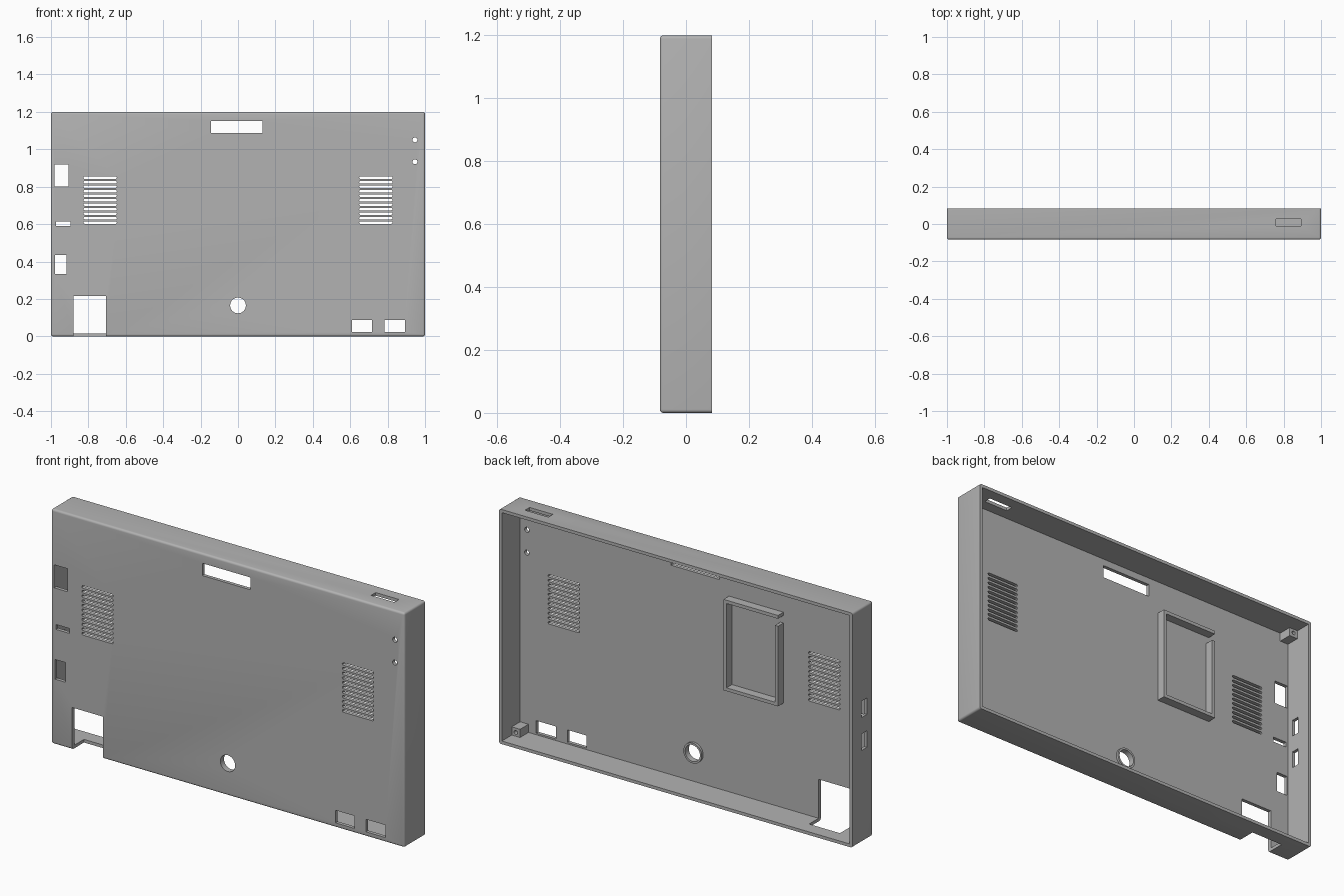
import bpy, bmesh, math

if "Cube" in bpy.data.objects:
    bpy.data.objects.remove(bpy.data.objects["Cube"])

FRONT, BACK = -0.083, 0.083
H, WALL, PLATE = 1.2, 0.016, -0.065   # height, wall thickness, inner face of the front plate

grey = bpy.data.materials.new("grey plastic")
grey.diffuse_color = (0.45, 0.45, 0.45, 1)
grey.use_nodes = True
grey.node_tree.nodes["Principled BSDF"].inputs["Base Color"].default_value = grey.diffuse_color


def box(bm, x0, x1, y0, y1, z0, z1):
    vs = bmesh.ops.create_cube(bm, size=1)["verts"]
    for v in vs:
        v.co = ((x0 + x1) / 2 + v.co.x * (x1 - x0),
                (y0 + y1) / 2 + v.co.y * (y1 - y0),
                (z0 + z1) / 2 + v.co.z * (z1 - z0))
    return vs


def prism(bm, outline, y0, y1):
    """Extrude an outline of (x, z) points along y."""
    face = bm.faces.new([bm.verts.new((x, y0, z)) for x, z in outline])
    ext = bmesh.ops.extrude_face_region(bm, geom=[face])["geom"]
    for v in ext:
        if isinstance(v, bmesh.types.BMVert):
            v.co.y = y1


def circle(x, z, r, n=32):
    return [(x + r * math.cos(2 * math.pi * i / n), z + r * math.sin(2 * math.pi * i / n))
            for i in range(n)]


def slot(x0, x1, z, r, n=6):
    """Horizontal slot outline with round ends."""
    right = [(x1 - r + r * math.cos(a), z + r * math.sin(a))
             for a in [-math.pi / 2 + math.pi * i / n for i in range(n + 1)]]
    return right + [(x0 + x1 - x, 2 * z - zz) for x, zz in right]


def make(name, bm):
    bmesh.ops.recalc_face_normals(bm, faces=bm.faces)
    me = bpy.data.meshes.new(name)
    bm.to_mesh(me)
    bm.free()
    ob = bpy.data.objects.new(name, me)
    bpy.context.collection.objects.link(ob)
    me.materials.append(grey)
    return ob


def cut(ob, cutter):
    bpy.context.view_layer.objects.active = ob
    mod = ob.modifiers.new("cut", 'BOOLEAN')
    mod.operation, mod.solver, mod.object = 'DIFFERENCE', 'EXACT', cutter
    bpy.ops.object.modifier_apply(modifier=mod.name)
    bpy.data.objects.remove(cutter)


# Shell: rounded at the front and corners, open at the back
bm = bmesh.new()
box(bm, -1, 1, FRONT, BACK, 0, H)
edges = [e for e in bm.edges if not all(v.co.y > 0 for v in e.verts)]
bmesh.ops.bevel(bm, geom=edges, offset=0.011, segments=4, profile=0.5, affect='EDGES')
shell = make("shell", bm)

bm = bmesh.new()
box(bm, -1 + WALL, 1 - WALL, PLATE, 0.2, WALL, H - WALL)
cut(shell, make("cavity_cutter", bm))

# Openings through the front plate
bm = bmesh.new()
F0, F1 = -0.2, PLATE + 0.01
for x0, x1, z0, z1 in [(-0.144, 0.13, 1.087, 1.15),
                       (-0.982, -0.907, 0.8, 0.918), (-0.972, -0.896, 0.59, 0.615),
                       (-0.978, -0.917, 0.334, 0.435),
                       (0.61, 0.717, 0.024, 0.088), (0.782, 0.893, 0.024, 0.088)]:
    box(bm, x0, x1, F0, F1, z0, z1)
prism(bm, circle(0, 0.165, 0.042), F0, F1)
for z in (1.05, 0.933):
    prism(bm, circle(0.946, z, 0.013, 20), F0, F1)
# Vent slots on both sides
for x in (-0.737, 0.737):
    for i in range(11):
        prism(bm, slot(x - 0.089, x + 0.089, 0.608 + 0.024 * i, 0.0065), F0, F1)
# Corner notch through the plate and the front part of the floor
box(bm, -0.88, -0.705, F0, 0.012, -0.1, 0.215)
# Ports in the left wall and the slot in the top wall
for z in (0.68, 0.512):
    box(bm, -1.1, -0.95, -0.034, 0.008, z - 0.042, z + 0.042)
box(bm, 0.76, 0.892, -0.01, 0.027, H - 0.05, H + 0.1)
cut(shell, make("opening_cutter", bm))

# Raised ring around the round hole
bm = bmesh.new()
prism(bm, circle(0, 0.165, 0.052), PLATE - 0.004, PLATE + 0.012)
ring = make("hole_ring", bm)
bm = bmesh.new()
prism(bm, circle(0, 0.165, 0.042), -0.2, 0.1)
cut(ring, make("ring_cutter", bm))

# Open-cornered holder frame inside
bm = bmesh.new()
T, Y0, Y1 = 0.017, PLATE - 0.004, -0.021
box(bm, -0.506, -0.198, Y0, Y1, 1.0, 1.017)
box(bm, -0.506, -0.198, Y0, Y1, 0.552, 0.552 + T)
box(bm, -0.198 - T, -0.198, Y0, Y1, 0.552 + T, 1.0)
box(bm, -0.506, -0.506 + T, Y0, Y1, 0.552 + T, 0.962)
frame = make("holder_frame", bm)

# Screw posts in the four corners
posts = []
for sx in (-1, 1):
    for z0, z1 in ((WALL - 0.004, 0.058), (H - 0.058, H - WALL + 0.004)):
        bm = bmesh.new()
        xa, xb = sorted((sx * 0.937, sx * (1 - WALL + 0.004)))
        box(bm, xa, xb, PLATE - 0.004, 0.003, z0, z1)
        post = make("screw_post", bm)
        bm = bmesh.new()
        prism(bm, circle(sx * 0.961, (z0 + z1) / 2, 0.01, 16), -0.05, 0.1)
        cut(post, make("screw_cutter", bm))
        posts.append(post)

bpy.ops.object.select_all(action='DESELECT')
for ob in [shell, ring, frame] + posts:
    ob.select_set(True)
bpy.context.view_layer.objects.active = shell
bpy.ops.object.shade_smooth_by_angle(angle=math.radians(30))
